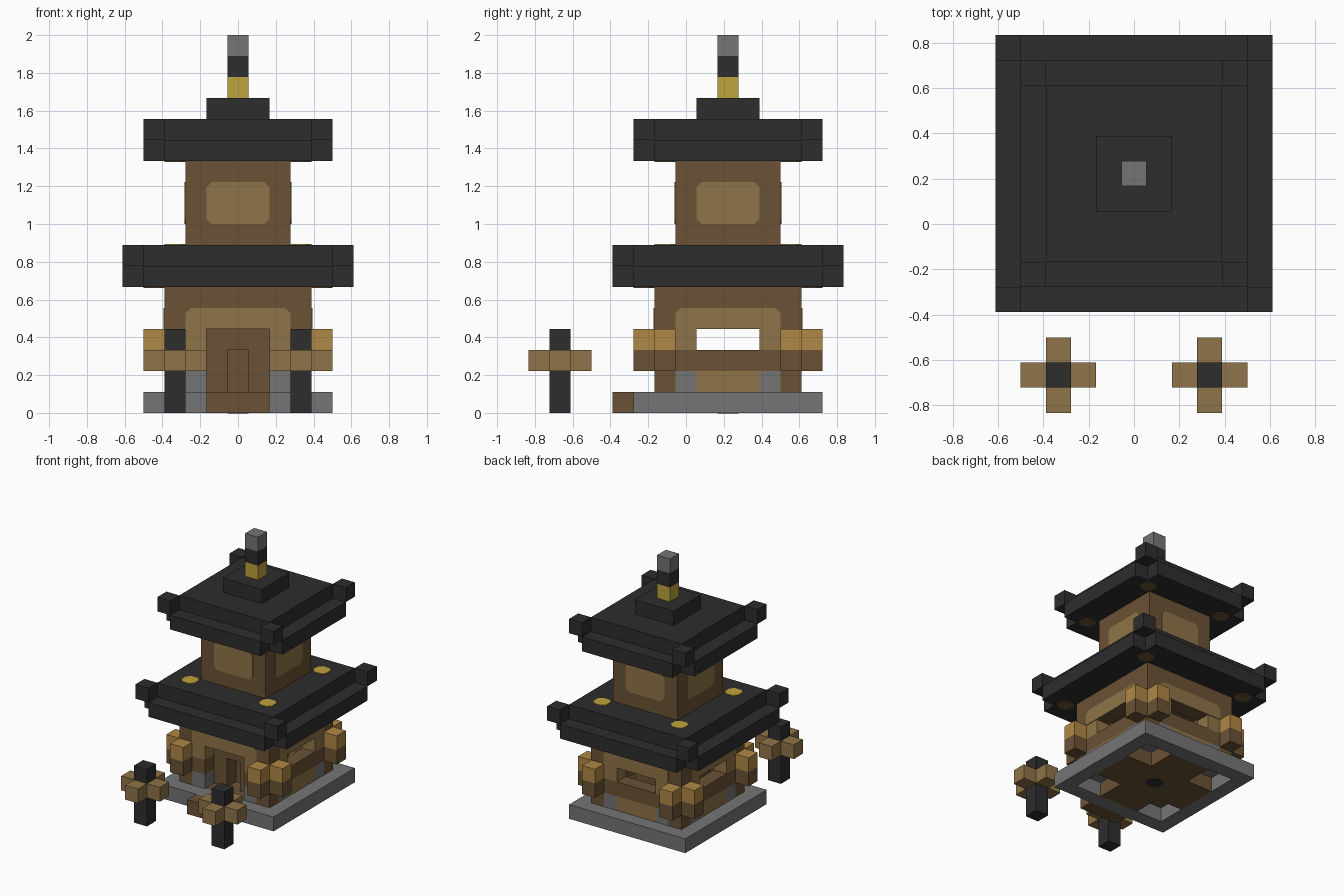
import bpy, bmesh
from math import pi
from mathutils import Matrix

if "Cube" in bpy.data.objects:
    bpy.data.objects.remove(bpy.data.objects["Cube"], do_unlink=True)

U = 1 / 9                                   # size of one block
PLACE = Matrix.Scale(U, 4) @ Matrix.Translation((0, 2, 0))
FULL = (0, 1, 2, 3)                         # quarter turns about the tower axis


def material(name, hex_code):
    rgb = [int(hex_code[i:i + 2], 16) / 255 for i in (0, 2, 4)]
    lin = [c / 12.92 if c < 0.04 else ((c + 0.055) / 1.055) ** 2.4 for c in rgb]
    m = bpy.data.materials.new(name)
    m.use_nodes = True
    m.diffuse_color = (*lin, 1)
    m.node_tree.nodes["Principled BSDF"].inputs["Base Color"].default_value = (*lin, 1)
    return m


BLACK = material("charcoal", "2d2d2d")
BROWN = material("dark wood", "6b5235")
TAN = material("light wood", "8f7448")
AMBER = material("amber wood", "b08846")
GREY = material("stone grey", "757575")
GOLD = material("gold", "bda43c")


def finish(name, bm, mat):
    bmesh.ops.recalc_face_normals(bm, faces=bm.faces)
    bm.transform(PLACE)
    mesh = bpy.data.meshes.new(name)
    bm.to_mesh(mesh)
    bm.free()
    mesh.materials.append(mat)
    bpy.context.collection.objects.link(bpy.data.objects.new(name, mesh))


def blocks(name, mat, boxes, turns=(0,)):
    """Boxes given as x, y and z ranges in block units, repeated by quarter turns."""
    bm = bmesh.new()
    for t in turns:
        for (x0, x1), (y0, y1), (z0, z1) in boxes:
            m = (Matrix.Rotation(t * pi / 2, 4, "Z")
                 @ Matrix.Translation(((x0 + x1) / 2, (y0 + y1) / 2, (z0 + z1) / 2))
                 @ Matrix.Diagonal((x1 - x0, y1 - y0, z1 - z0, 1)))
            bmesh.ops.create_cube(bm, size=1, matrix=m)
    finish(name, bm, mat)


def plates(name, mat, w, h, local, turns=FULL, bottom_cut=True):
    """Thin plate with clipped corners, placed by a matrix and repeated by turns."""
    bm = bmesh.new()
    c, a, b = 0.25, w / 2, h / 2
    low = [(-a, -b + c), (-a + c, -b), (a - c, -b), (a, -b + c)] if bottom_cut else [(-a, -b), (a, -b)]
    outline = low + [(a, b - c), (a - c, b), (-a + c, b), (-a, b - c)]
    for t in turns:
        m = Matrix.Rotation(t * pi / 2, 4, "Z") @ local
        face = bm.faces.new([bm.verts.new(m @ Matrix.Translation((x, y, 0)).translation)
                             for x, y in outline])
        grown = bmesh.ops.extrude_face_region(bm, geom=[face])["geom"]
        bmesh.ops.translate(bm, verts=[v for v in grown if isinstance(v, bmesh.types.BMVert)],
                            vec=m.to_3x3() @ Matrix.Translation((0, 0, 0.04)).translation)
    finish(name, bm, mat)


def on_front(y, z):
    return Matrix.Translation((0, y, z)) @ Matrix.Rotation(pi / 2, 4, "X")


def span(r):
    return (-r, r)


# Stone base ring, cross-shaped floor and front step
blocks("base_ring", GREY, [((-4.5, 3.5), (-4.5, -3.5), (0, 1))], FULL)
blocks("floor", BROWN, [(span(1.5), span(1.5), (0, 1))])
blocks("floor_arms", BROWN, [(span(1.5), (-3.5, -1.5), (0, 1))], FULL)
blocks("front_step", BROWN, [(span(1.5), (-5.5, -4.5), (0, 1))])
plates("floor_centre_mark", BLACK, 1, 1, Matrix.Rotation(pi, 4, "X"), (0,))

# Lower storey: posts, ceiling, footing stones
blocks("corner_posts", BROWN, [((2.5, 3.5), (-3.5, -2.5), (1, 5))], FULL)
blocks("lower_ceiling", BROWN, [(span(3.5), span(3.5), (5, 6))])
blocks("footing_stones", GREY, [((1.5, 2.5), (-3.5, -1.5), (1, 2)),
                                ((-2.5, -1.5), (-3.5, -2.5), (1, 2))], FULL)

# Lower walls: windows on three sides, doorway at the front
blocks("wall_lintels", BROWN, [(span(2.5), (-3.5, -2.5), (4, 5))], FULL)
plates("lintel_panels", TAN, 5, 1, on_front(-3.5, 4.5), bottom_cut=False)
blocks("window_jambs", TAN, [((-2.5, -1.5), (-3.5, -2.5), (3, 4)),
                             ((1.5, 2.5), (-3.5, -2.5), (3, 4))], FULL)
blocks("window_sills", BROWN, [(span(2.5), (-3.5, -2.5), (2, 3))], FULL[1:])
blocks("lower_wall_panels", TAN, [(span(1.5), (-3.5, -2.5), (1, 2))], FULL[1:])
blocks("door_side_rails", BROWN, [((-2.5, -1.5), (-3.5, -2.5), (2, 3)),
                                  ((1.5, 2.5), (-3.5, -2.5), (2, 3))])
blocks("door", BROWN, [((-1.5, -0.5), (-2.5, -1.5), (1, 4)),
                       ((0.5, 1.5), (-2.5, -1.5), (1, 4)),
                       (span(0.5), (-2.5, -1.5), (3, 4))])
blocks("inner_plinth", BROWN, [(span(1.5), span(1.5), (1, 3))])

# Paired brackets around each corner
pair = [((2.5, 3.5), (-4.5, -3.5)), ((3.5, 4.5), (-3.5, -2.5))]
blocks("bracket_bases", BROWN, [(x, y, (2, 3)) for x, y in pair], FULL)
blocks("bracket_lamps", AMBER, [(x, y, (3, 4)) for x, y in pair], FULL)


# Roofs: eaves, top slab and corner blocks
def roof(name, r, z):
    i, o = r - 0.5, r + 0.5
    blocks(name + "_slab", BLACK, [(span(i), span(i), (z, z + 2))])
    blocks(name + "_eaves", BLACK, [(span(i), (-o, -i), (z, z + 1))], FULL)
    blocks(name + "_corners", BLACK, [((i, o), (-o, -i), (z + 1, z + 2))], FULL)
    plates(name + "_rafter_ends", BROWN, 1, 1,
           Matrix.Translation((r - 1, 1 - r, z)) @ Matrix.Rotation(pi, 4, "X"))


roof("lower_roof", 5, 6)
roof("upper_roof", 4, 12)
plates("roof_gold_marks", GOLD, 1, 1, Matrix.Translation((3, -3, 8)))

# Upper storey
blocks("upper_storey", BROWN, [(span(2.5), span(2.5), (8, 12))])
plates("upper_panels", TAN, 3, 2, on_front(-2.5, 10))

# Roof cap and spire
blocks("roof_cap", BLACK, [(span(1.5), span(1.5), (14, 15))])
for k, (label, mat) in enumerate([("base", GOLD), ("middle", BLACK), ("tip", GREY)]):
    blocks("spire_" + label, mat, [(span(0.5), span(0.5), (15 + k, 16 + k))])

# Two free-standing lanterns in front
for side, x in (("right", -3), ("left", 3)):
    core, yc = (x - 0.5, x + 0.5), (-8.5, -7.5)
    blocks(side + "_lantern_post", BLACK, [(core, yc, (0, 4))])
    blocks(side + "_lantern_arms", TAN, [((x - 1.5, x - 0.5), yc, (2, 3)),
                                         ((x + 0.5, x + 1.5), yc, (2, 3)),
                                         (core, (-9.5, -8.5), (2, 3)),
                                         (core, (-7.5, -6.5), (2, 3))])
